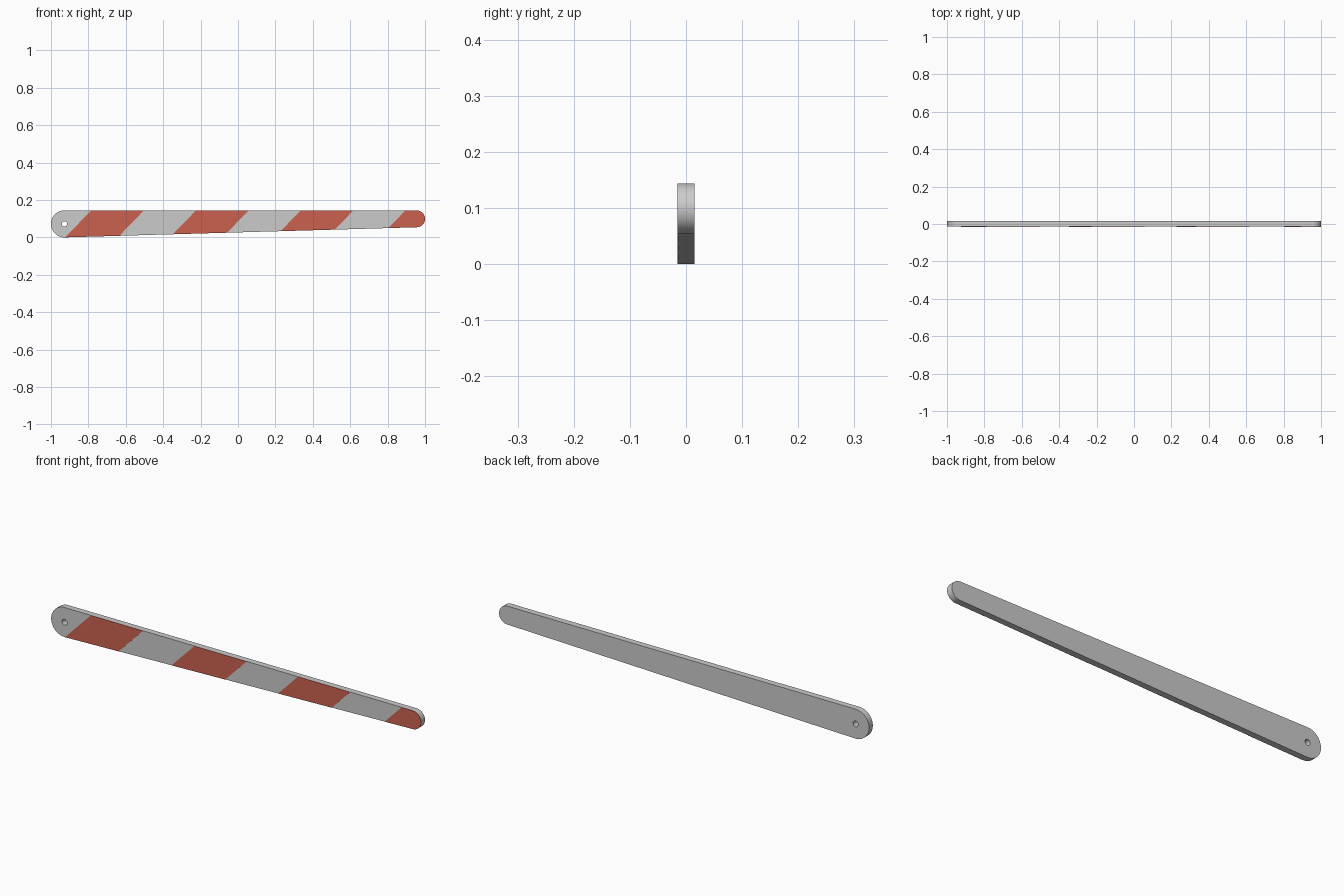
import bpy, bmesh
from math import sin, cos, pi, atan2
from mathutils import Vector

if "Cube" in bpy.data.objects:
    bpy.data.objects.remove(bpy.data.objects["Cube"])

# Tapered outline: big pivot end on the left, small tip on the right
R1, R2, TOP = 0.072, 0.045, 0.144
X1, X2 = -1 + R1, 1 - R2
Z1, Z2 = TOP - R1, TOP - R2
FRONT, FACE, BACK = -0.0155, -0.0145, 0.0155


def arc(cx, cz, r, a0, a1, n):
    return [(cx + r * cos(a0 + (a1 - a0) * i / n),
             cz + r * sin(a0 + (a1 - a0) * i / n)) for i in range(n + 1)]


tilt = 2 * atan2(Z2 - Z1, X2 - X1)
outline = (arc(X1, Z1, R1, pi / 2, 1.5 * pi + tilt, 32)
           + arc(X2, Z2, R2, tilt - pi / 2, pi / 2, 32))
hole = arc(X1, Z1, 0.014, 0, 2 * pi, 24)[:-1]


def add_loop(bm, pts, y):
    vs = [bm.verts.new((x, y, z)) for x, z in pts]
    return [bm.edges.new((v, vs[(i + 1) % len(vs)])) for i, v in enumerate(vs)]


def finish(bm, name, depth, mat=None):
    ext = bmesh.ops.extrude_face_region(bm, geom=bm.faces[:])
    verts = [g for g in ext["geom"] if isinstance(g, bmesh.types.BMVert)]
    bmesh.ops.translate(bm, verts=verts, vec=(0, depth, 0))
    bmesh.ops.recalc_face_normals(bm, faces=bm.faces[:])
    me = bpy.data.meshes.new(name)
    bm.to_mesh(me)
    bm.free()
    ob = bpy.data.objects.new(name, me)
    bpy.context.collection.objects.link(ob)
    if mat:
        me.materials.append(mat)
    bpy.ops.object.select_all(action="DESELECT")
    ob.select_set(True)
    bpy.context.view_layer.objects.active = ob
    bpy.ops.object.shade_smooth_by_angle(angle=pi / 6)


# Grey arm with pivot hole
bm = bmesh.new()
edges = add_loop(bm, outline, FACE) + add_loop(bm, hole, FACE)
bmesh.ops.triangle_fill(bm, use_beauty=True, use_dissolve=False, edges=edges)
finish(bm, "barrier_arm", BACK - FACE)

# Slanted red stripes, cut from the same outline
red = bpy.data.materials.new("stripe_red")
red.diffuse_color = (0.6, 0.12, 0.08, 1)
red.use_nodes = True
red.node_tree.nodes["Principled BSDF"].inputs["Base Color"].default_value = red.diffuse_color
PITCH, WIDTH = 0.56, 0.282
for k in range(4):
    left = -0.785 + PITCH * k
    bm = bmesh.new()
    bm.faces.new([bm.verts.new((x, FRONT, z)) for x, z in outline])
    for x, side in ((left, -1), (left + WIDTH, 1)):
        bmesh.ops.bisect_plane(
            bm, geom=bm.verts[:] + bm.edges[:] + bm.faces[:],
            plane_co=(x, 0, TOP), plane_no=Vector((side, 0, -side * 0.97)),
            clear_outer=True)
    finish(bm, f"red_stripe_{k + 1}", FACE - FRONT, red)
